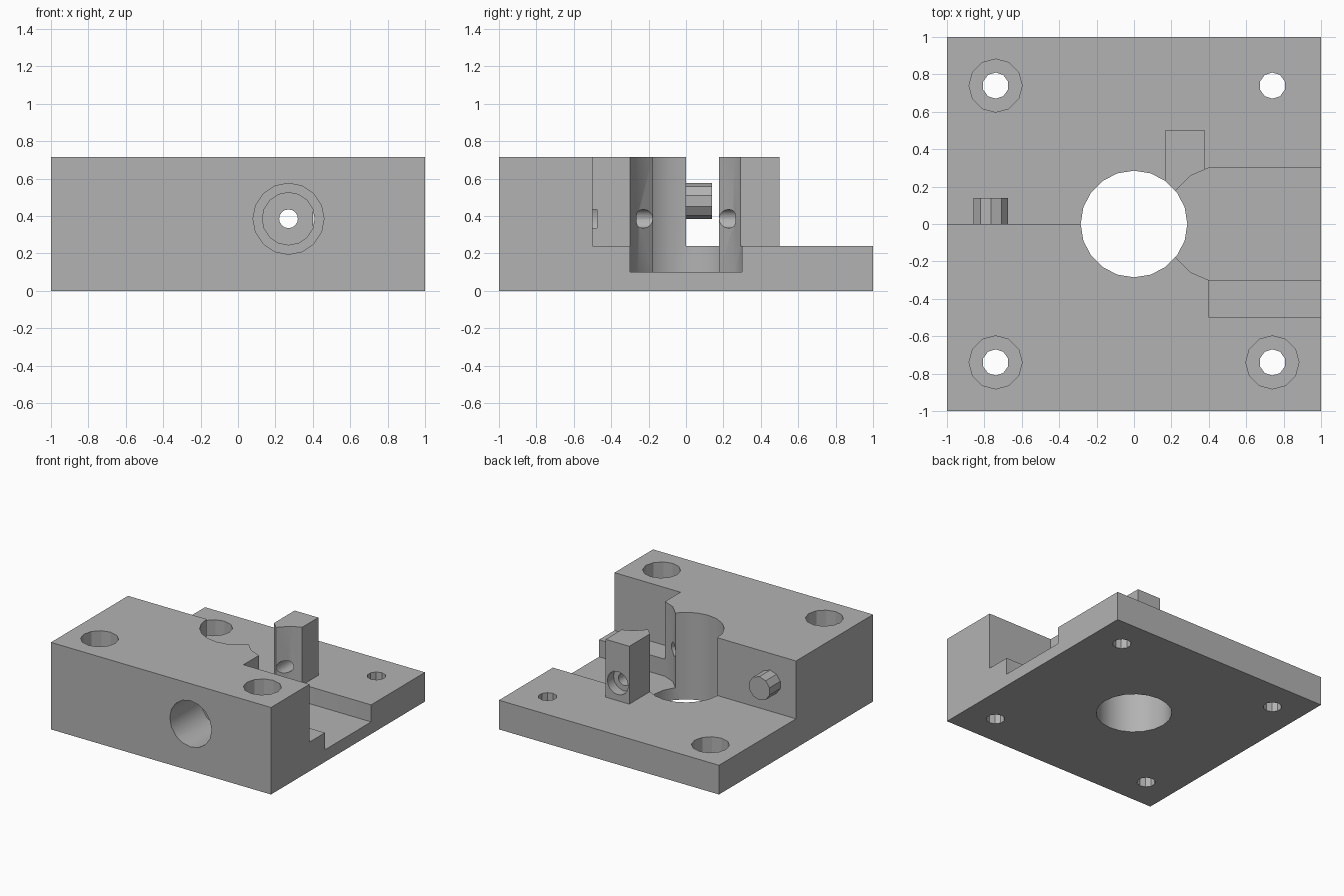
import bpy, bmesh, math
from mathutils import Matrix

cube = bpy.data.objects.get("Cube")
if cube:
    bpy.data.objects.remove(cube, do_unlink=True)

TOP, DECK, FLOOR = 0.715, 0.24, 0.1   # block top, base plate top, channel floor
BORE_X, BORE_Z = 0.27, 0.385          # axis of the clamp screw

grey = bpy.data.materials.new("plain grey")
grey.use_nodes = True
colour = (0.45, 0.45, 0.45, 1)
grey.diffuse_color = colour
grey.node_tree.nodes["Principled BSDF"].inputs["Base Color"].default_value = colour


def add_object(name, bm):
    bmesh.ops.recalc_face_normals(bm, faces=bm.faces)
    mesh = bpy.data.meshes.new(name)
    bm.to_mesh(mesh)
    bm.free()
    mesh.materials.append(grey)
    obj = bpy.data.objects.new(name, mesh)
    bpy.context.collection.objects.link(obj)
    return obj


def prism(name, outline, z0, z1):
    bm = bmesh.new()
    face = bm.faces.new([bm.verts.new((x, y, z0)) for x, y in outline])
    geom = bmesh.ops.extrude_face_region(bm, geom=[face])["geom"]
    moved = [v for v in geom if isinstance(v, bmesh.types.BMVert)]
    bmesh.ops.translate(bm, verts=moved, vec=(0, 0, z1 - z0))
    return add_object(name, bm)


def box(name, x0, x1, y0, y1, z0, z1):
    return prism(name, [(x0, y0), (x1, y0), (x1, y1), (x0, y1)], z0, z1)


def rod(name, radius, a, b, start, end, sides, axis="Z"):
    """Cylinder along Z at (x=a, y=b) or along Y at (x=a, z=b)."""
    bm = bmesh.new()
    bmesh.ops.create_cone(bm, cap_ends=True, segments=sides, radius1=radius,
                          radius2=radius, depth=end - start)
    mid = (start + end) / 2
    if axis == "Z":
        place = Matrix.Translation((a, b, mid))
    else:
        place = Matrix.Translation((a, mid, b)) @ Matrix.Rotation(math.pi / 2, 4, "X")
    bmesh.ops.transform(bm, matrix=place, verts=bm.verts)
    return add_object(name, bm)


def combine(body, tool, operation):
    bpy.context.view_layer.objects.active = body
    mod = body.modifiers.new("cut", "BOOLEAN")
    mod.operation, mod.object, mod.solver = operation, tool, "EXACT"
    bpy.ops.object.modifier_apply(modifier=mod.name)
    bpy.data.objects.remove(tool, do_unlink=True)


# Body: stepped side profile of base plate and front block, plus clamp post
body = box("clamp_body", -1, 1, -1, 1, 0, DECK)
combine(body, box("front_block", -1, 1, -1, 0, 0, TOP), "UNION")
combine(body, box("clamp_post", 0.165, 0.38, 0.1, 0.5, 0.05, TOP), "UNION")

# Side step and rounded channel
cutters = [box("side_step", 0.4, 1.1, -0.5, 0.05, DECK, 1)]
half = [(1.1, 0.3), (0.4, 0.3), (0.3, 0.257), (0.2, 0.157)]
channel = [(x, -y) for x, y in half] + half[::-1]
cutters.append(prism("channel", channel, FLOOR, 1))

# Central hole
cutters.append(rod("centre_hole", 0.285, 0, 0, -0.1, 1, 20))

# Mounting holes, three of them counterbored
for x in (-0.74, 0.74):
    for y in (-0.74, 0.74):
        cutters.append(rod("mount_hole", 0.07, x, y, -0.1, 1, 10))
        if x < 0 or y < 0:
            cutters.append(rod("counterbore", 0.142, x, y, FLOOR, 1, 12))

# Stepped screw bore through block and post
for radius, start, end, sides in ((0.19, -1.1, -0.6, 16), (0.14, -1.1, -0.475, 16),
                                  (0.05, -1.1, 0.7, 16), (0.095, 0.42, 0.7, 16)):
    cutters.append(rod("screw_bore", radius, BORE_X, BORE_Z, start, end, sides, "Y"))

for cutter in cutters:
    combine(body, cutter, "DIFFERENCE")

# Locating peg on the rear face of the block
peg = rod("locating_peg", 0.097, -0.765, 0.48, -0.02, 0.14, 10, "Y")

# Smooth bores, crisp edges
bpy.ops.object.select_all(action="DESELECT")
body.select_set(True)
bpy.context.view_layer.objects.active = body
bpy.ops.object.shade_smooth_by_angle(angle=math.radians(25))
